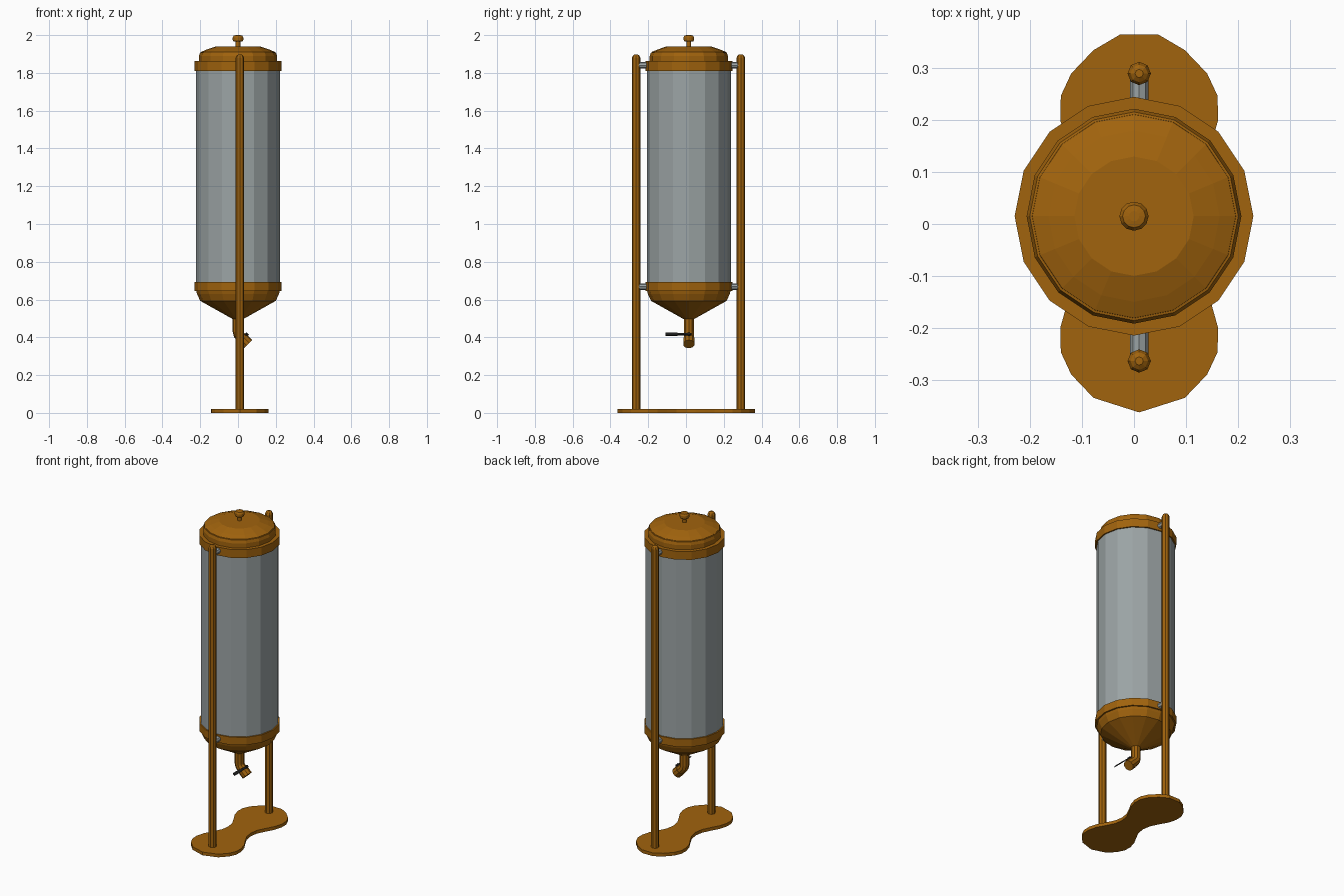
import bpy, bmesh, math
from mathutils import Vector, Matrix

if "Cube" in bpy.data.objects:
    bpy.data.objects.remove(bpy.data.objects["Cube"])

CX, CY = 0.0, 0.015          # vessel axis
PX = 0.01                    # stand centre line


def material(name, color):
    m = bpy.data.materials.new(name)
    m.diffuse_color = color
    m.use_nodes = True
    m.node_tree.nodes["Principled BSDF"].inputs["Base Color"].default_value = m.diffuse_color
    return m


COPPER = material("copper", (0.355, 0.125, 0.004, 1))
STEEL = material("steel", (0.33, 0.37, 0.375, 1))
BLACK = material("black", (0.015, 0.015, 0.015, 1))


def finish(name, bm, mat):
    bmesh.ops.recalc_face_normals(bm, faces=bm.faces)
    me = bpy.data.meshes.new(name)
    bm.to_mesh(me)
    bm.free()
    ob = bpy.data.objects.new(name, me)
    bpy.context.collection.objects.link(ob)
    me.materials.append(mat)
    return ob


def lathe(name, profile, sides, mat, loc=(0, 0, 0), axis=(0, 0, 1)):
    """Closed solid of revolution from (radius, height) pairs along an axis."""
    bm = bmesh.new()
    rings = [[bm.verts.new((r * math.cos(2 * math.pi * i / sides),
                            r * math.sin(2 * math.pi * i / sides), h))
              for i in range(sides)] for r, h in profile]
    for a, b in zip(rings, rings[1:]):
        for i in range(sides):
            j = (i + 1) % sides
            bm.faces.new((a[i], a[j], b[j], b[i]))
    bm.faces.new(rings[0])
    bm.faces.new(rings[-1])
    rot = Vector((0, 0, 1)).rotation_difference(Vector(axis)).to_matrix().to_4x4()
    bm.transform(Matrix.Translation(loc) @ rot)
    return finish(name, bm, mat)


# Vessel: steel body, two collars, lid, knob and funnel bottom
V = (CX, CY, 0)
lathe("tank_body", [(0.222, 0.66), (0.222, 1.85)], 16, STEEL, V)
lathe("upper_collar", [(0.23, 1.81), (0.23, 1.862)], 16, COPPER, V)
lathe("lower_collar", [(0.23, 0.645), (0.23, 0.693)], 16, COPPER, V)
lathe("lid_rim", [(0.207, 1.86), (0.207, 1.89), (0.201, 1.908), (0.19, 1.91)], 16, COPPER, V)
lathe("lid_dome", [(0.198, 1.90), (0.196, 1.911), (0.165, 1.924), (0.115, 1.941)],
      16, COPPER, V)
lathe("lid_knob", [(0.012, 1.935), (0.012, 1.965), (0.024, 1.967), (0.028, 1.975),
                   (0.028, 1.988), (0.022, 1.998), (0.01, 2.0)], 12, COPPER, V)
lathe("funnel_bottom", [(0.222, 0.65), (0.217, 0.63), (0.2, 0.593), (0.03, 0.498)],
      16, COPPER, V)

# Outlet pipe with an elbow bending towards +x
path = [(0, 0.51), (0, 0.43), (0.004, 0.414), (0.014, 0.402), (0.036, 0.381)]
bm = bmesh.new()
N, prev = 10, None
for k, (px, pz) in enumerate(path):
    p0, p1 = path[max(k - 1, 0)], path[min(k + 1, len(path) - 1)]
    t = Vector((p1[0] - p0[0], 0, p1[1] - p0[1])).normalized()
    side = Vector((-t.z, 0, t.x))
    ring = [bm.verts.new(Vector((px, CY, pz)) + 0.028 * (
        side * math.cos(2 * math.pi * i / N) + Vector((0, math.sin(2 * math.pi * i / N), 0))))
        for i in range(N)]
    if prev:
        for i in range(N):
            j = (i + 1) % N
            bm.faces.new((prev[i], prev[j], ring[j], ring[i]))
    else:
        bm.faces.new(ring)
    prev = ring
bm.faces.new(prev)
finish("outlet_pipe", bm, COPPER)

# Valve: sleeve on the spout, stem and lever
down = Vector((1, 0, -1)).normalized()
up = Vector((1, 0, 1)).normalized()
lathe("valve_sleeve", [(0.031, 0.0), (0.031, 0.038)], 10, COPPER, (0.026, CY, 0.391), down)
lathe("valve_stem", [(0.009, 0.0), (0.009, 0.042)], 8, BLACK, (0.022, CY, 0.390), up)
for name, y0, y1, w in (("valve_lever", -0.06, 0.03, 0.012), ("valve_grip", -0.108, -0.045, 0.018)):
    bm = bmesh.new()
    bmesh.ops.create_cube(bm, size=1)
    bm.transform(Matrix.Translation((0.047, (y0 + y1) / 2, 0.416))
                 @ Matrix.Rotation(math.radians(45), 4, 'Y')
                 @ Matrix.Diagonal((w, y1 - y0, 0.006, 1)))
    finish(name, bm, BLACK)

# Two posts with steel brackets at both collars
for label, y, s in (("front", -0.264, 1), ("back", 0.29, -1)):
    lathe(label + "_post", [(0.0225, 0.01), (0.0225, 1.88), (0.017, 1.892), (0.008, 1.898)],
          8, COPPER, (PX, y, 0))
    reach = abs(CY - y) - 0.2
    for level, z in (("upper", 1.84), ("lower", 0.668)):
        lathe(f"{label}_{level}_bracket", [(0.0175, 0), (0.0175, reach)], 8, STEEL,
              (PX, y, z), (0, s, 0))

# Hourglass base plate, outline mirrored across the centre line
half = [(0.088, 0.335), (0.131, 0.29), (0.151, 0.247), (0.152, 0.2), (0.138, 0.15),
        (0.11, 0.1), (0.085, 0.05), (0.077, 0.0), (0.085, -0.05), (0.11, -0.1),
        (0.138, -0.15), (0.152, -0.2), (0.151, -0.247), (0.131, -0.29), (0.088, -0.335)]
outline = [(0.037, 0.365)] + half + [(0, -0.363)] + [(-x, y) for x, y in reversed(half)] \
    + [(-0.037, 0.365)]
bm = bmesh.new()
base = bm.faces.new([bm.verts.new((PX + x, y, 0)) for x, y in outline])
top = bmesh.ops.extrude_face_region(bm, geom=[base], use_keep_orig=True)
bmesh.ops.translate(bm, vec=(0, 0, 0.02),
                    verts=[v for v in top["geom"] if isinstance(v, bmesh.types.BMVert)])
finish("base_plate", bm, COPPER)
